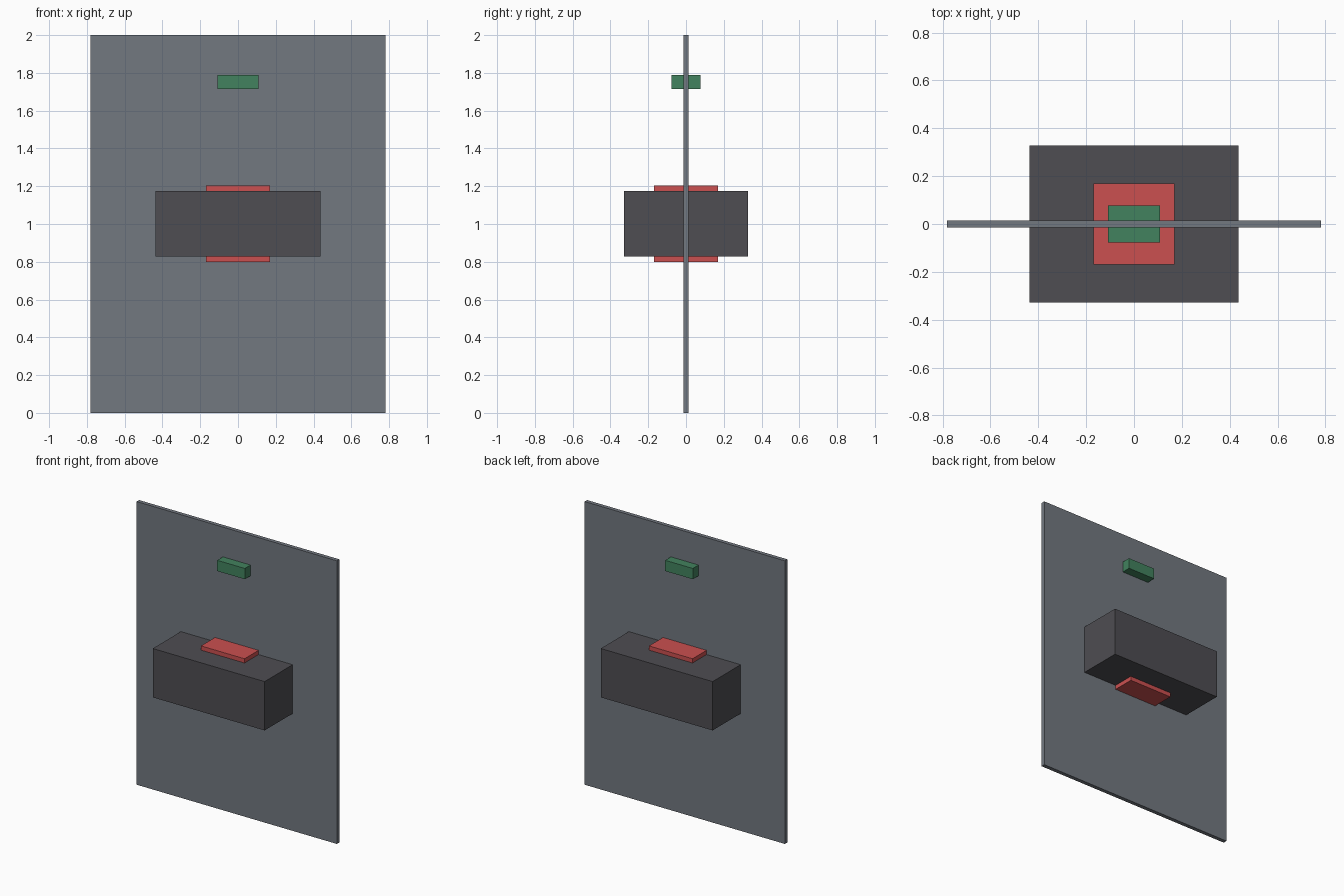
import bpy

if "Cube" in bpy.data.objects:
    bpy.data.objects.remove(bpy.data.objects["Cube"])


def material(name, rgb):
    """Flat material from 0-255 sRGB values."""
    lin = [(c / 255 / 12.92) if c <= 10 else ((c / 255 + 0.055) / 1.055) ** 2.4 for c in rgb]
    mat = bpy.data.materials.new(name)
    mat.diffuse_color = (*lin, 1)
    mat.use_nodes = True
    mat.node_tree.nodes["Principled BSDF"].inputs["Base Color"].default_value = mat.diffuse_color
    return mat


def box(name, x, y, z0, z1, mat):
    """Box centred on x = y = 0 with half sizes x, y, spanning z0 to z1."""
    bpy.ops.mesh.primitive_cube_add(size=2, location=(0, 0, (z0 + z1) / 2))
    ob = bpy.context.object
    ob.name = name
    ob.scale = (x, y, (z1 - z0) / 2)
    bpy.ops.object.transform_apply(location=False, rotation=False, scale=True)
    ob.data.materials.append(mat)
    return ob


slate = material("slate grey", (114, 120, 128))
charcoal = material("charcoal", (78, 77, 82))
red = material("red", (203, 80, 80))
green = material("green", (66, 130, 94))

# Thin upright panel
box("panel", 0.782, 0.014, 0.0, 2.0, slate)

# Handle block passing through the panel
box("handle_block", 0.437, 0.327, 0.829, 1.174, charcoal)

# Red pads on the top and bottom of the block
box("upper_pad", 0.17, 0.17, 1.174, 1.204, red)
box("lower_pad", 0.17, 0.17, 0.799, 0.829, red)

# Small green indicator through the upper panel
box("indicator", 0.108, 0.078, 1.714, 1.79, green)
